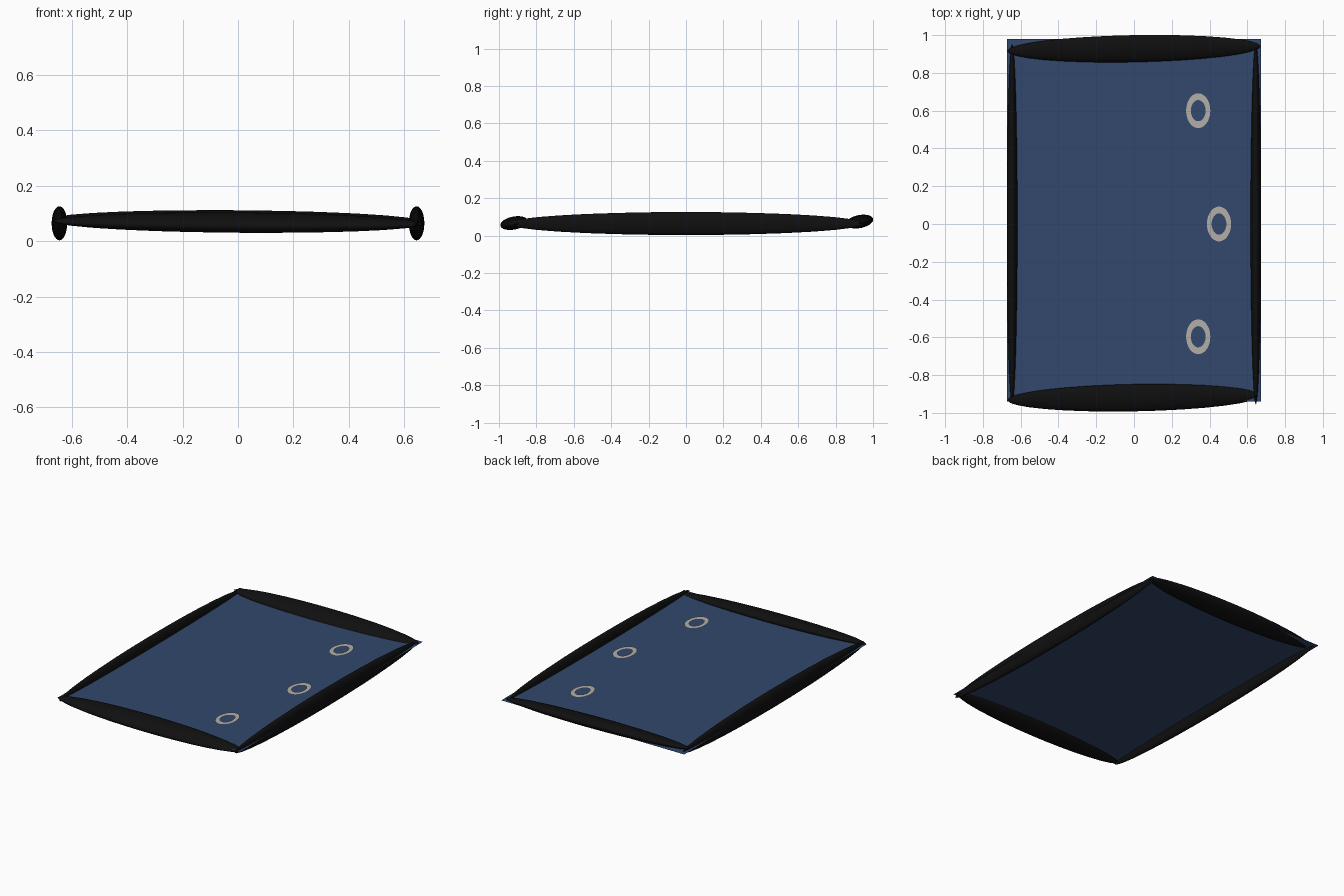
import bpy, math

if "Cube" in bpy.data.objects:
    bpy.data.objects.remove(bpy.data.objects["Cube"])


def paint(obj, name, color):
    mat = bpy.data.materials.get(name) or bpy.data.materials.new(name)
    mat.diffuse_color = (*color, 1)
    mat.use_nodes = True
    mat.node_tree.nodes["Principled BSDF"].inputs["Base Color"].default_value = mat.diffuse_color
    obj.data.materials.append(mat)


def bolster(name, loc, radii, rot):
    # stretched sphere with its poles along the long axis
    bpy.ops.mesh.primitive_uv_sphere_add(segments=32, ring_count=16, radius=1)
    obj = bpy.context.object
    obj.name = name
    obj.scale, obj.location = radii, loc
    obj.rotation_euler = [math.radians(a) for a in rot]
    bpy.ops.object.shade_smooth()
    paint(obj, "black_foam", (0.005, 0.005, 0.005))


def ring(name, x, y, z, outer, inner, n=48):
    # flat oval ring
    verts = [(rx * math.cos(2 * math.pi * i / n), ry * math.sin(2 * math.pi * i / n), 0)
             for rx, ry in (outer, inner) for i in range(n)]
    faces = [(i, (i + 1) % n, n + (i + 1) % n, n + i) for i in range(n)]
    mesh = bpy.data.meshes.new(name)
    mesh.from_pydata(verts, [], faces)
    obj = bpy.data.objects.new(name, mesh)
    obj.location = (x, y, z)
    bpy.context.collection.objects.link(obj)
    paint(obj, "pale_grey", (0.45, 0.43, 0.40))


# mat surface
bpy.ops.mesh.primitive_plane_add(size=1, location=(0, 0.02, 0.068))
sheet = bpy.context.object
sheet.name = "mat_sheet"
sheet.scale = (1.345, 1.92, 1)
paint(sheet, "blue_fabric", (0.032, 0.065, 0.155))

# long side bolsters
for side, s in (("left", -1), ("right", 1)):
    bolster(side + "_bolster", (s * 0.645, 0, 0.0645), (0.028, 0.0615, 0.957), (0, 0, 0))
    obj = bpy.context.object
    # lay the sphere on its side so the poles point along y
    obj.scale = (0.028, 0.0615, 0.957)
    obj.rotation_euler = (math.radians(90), 0, 0)

# end bolsters, slightly twisted
bolster("front_bolster", (0, -0.92, 0.067), (0.67, 0.0735, 0.034), (12, 0.45, 1.05))
bolster("back_bolster", (0, 0.928, 0.075), (0.67, 0.0735, 0.034), (12, 0.45, 1.05))

# oval ring markings
for i, (x, y) in enumerate(((0.34, 0.60), (0.45, 0.0), (0.34, -0.597))):
    ring(f"ring_marking_{i + 1}", x, y, 0.073, (0.064, 0.092), (0.039, 0.056))
